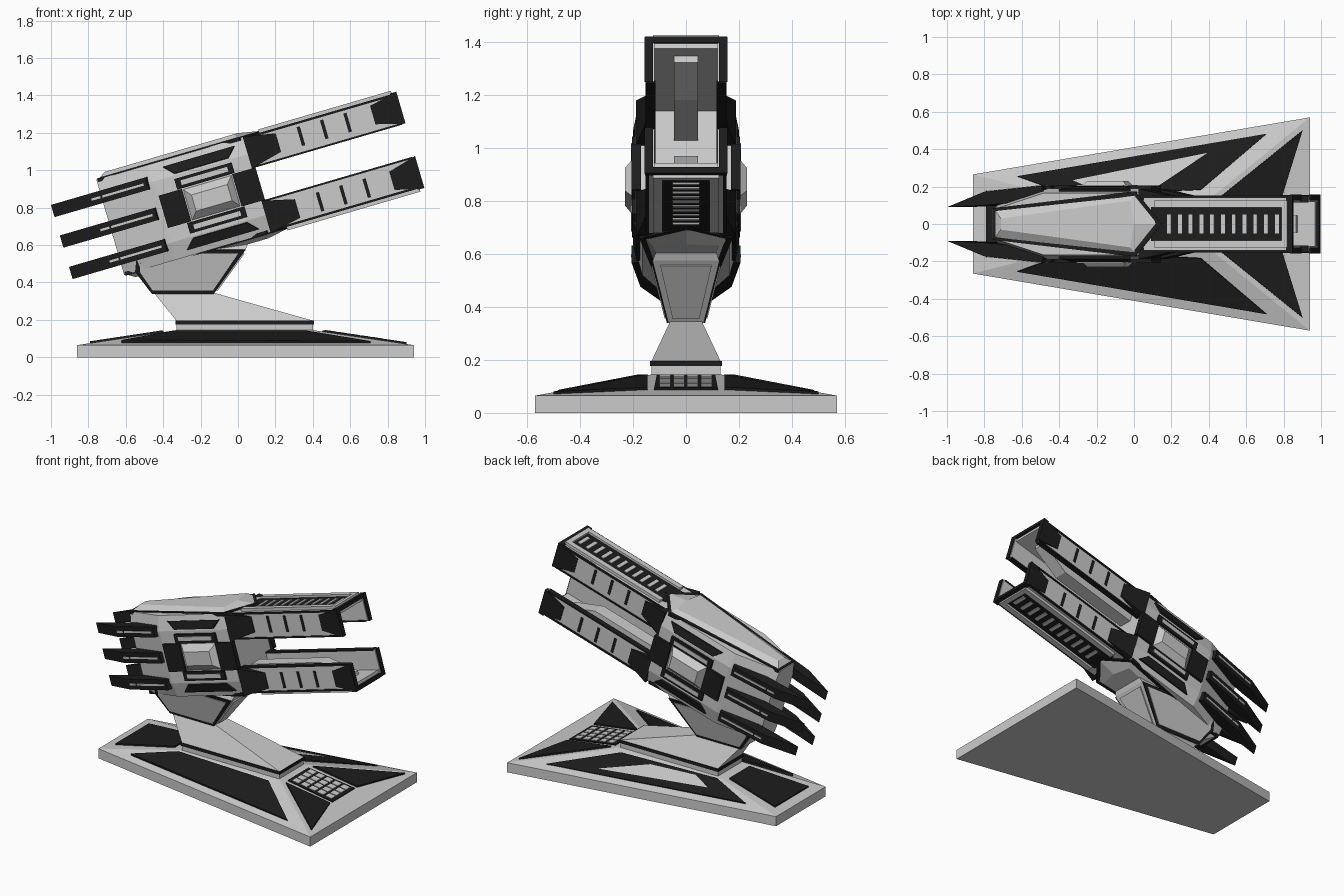
import bpy, bmesh
from mathutils import Vector

if "Cube" in bpy.data.objects:
    bpy.data.objects.remove(bpy.data.objects["Cube"])

BLACK = bpy.data.materials.new("black_panel")
BLACK.diffuse_color = (0.012, 0.012, 0.012, 1)
BLACK.use_nodes = True
BLACK.node_tree.nodes["Principled BSDF"].inputs["Base Color"].default_value = BLACK.diffuse_color
C, S = 0.96, 0.28                      # gun tilt (cos, sin)
ONE, LR, UD = [(1, 1)], [(1, 1), (-1, 1)], [(1, 1), (1, -1)]
ALL = LR + [(1, -1), (-1, -1)]


def world(p):
    return Vector(p)


def gun(p):
    """Gun frame (along barrel, side, up) to world."""
    u, y, v = p
    return Vector((-0.15 + C * u - S * v, y, 0.85 + S * u + C * v))


def lofts(name, solids, mat=None, flips=ONE, xf=world):
    """Capped lofts, each a list of rings, repeated with (side, up) flips."""
    bm = bmesh.new()
    for rings in solids:
        n = len(rings[0])
        for sy, sv in flips:
            vs = [[bm.verts.new(xf((p[0], p[1] * sy, p[2] * sv))) for p in r] for r in rings]
            bm.faces.new(vs[0])
            bm.faces.new(vs[-1])
            for a, b in zip(vs, vs[1:]):
                for i in range(n):
                    j = (i + 1) % n
                    bm.faces.new((a[i], a[j], b[j], b[i]))
    bmesh.ops.recalc_face_normals(bm, faces=bm.faces)
    me = bpy.data.meshes.new(name)
    bm.to_mesh(me)
    bm.free()
    if mat:
        me.materials.append(mat)
    ob = bpy.data.objects.new(name, me)
    bpy.context.collection.objects.link(ob)
    return ob


def rect(x0, x1, y0, y1, z):
    return [(x0, y0, z), (x1, y0, z), (x1, y1, z), (x0, y1, z)]


def box(x0, x1, y0, y1, z0, z1):
    return [rect(x0, x1, y0, y1, z0), rect(x0, x1, y0, y1, z1)]


def plate(pts, t):
    """Thin slab centred on a polygon."""
    p = [Vector(q) for q in pts]
    n = (p[1] - p[0]).cross(p[2] - p[0]).normalized() * t
    return [[q - n for q in p], [q + n for q in p]]


def on_quad(q, st):
    a, b, c, d = [Vector(p) for p in q]
    return [(a.lerp(b, s)).lerp(d.lerp(c, s), t) for s, t in st]


# ---- Base slab with sloped top
edge = [(-0.86, -0.265), (0.94, -0.57), (0.94, 0.57), (-0.86, 0.265)]
lofts("base", [[[(x, y, 0) for x, y in edge], [(x, y, 0.065) for x, y in edge],
                rect(-0.33, 0.4, -0.13, 0.13, 0.145)]])

# Black inlays on the base slopes
side = [(-0.86, -0.265, 0.065), (0.94, -0.57, 0.065), (0.4, -0.13, 0.145), (-0.33, -0.13, 0.145)]
back = [(-0.86, -0.265, 0.065), (-0.86, 0.265, 0.065), (-0.33, 0.13, 0.145), (-0.33, -0.13, 0.145)]
lofts("base_side_inlays", [plate(on_quad(side, [(0.077, 0.22), (0.908, 0.15), (0.87, 0.87), (0.07, 0.87)]), 0.01)],
      BLACK, LR)
lofts("base_rear_inlay", [plate(on_quad(back, [(0.14, 0.13), (0.86, 0.13), (0.86, 0.87), (0.14, 0.87)]), 0.01)], BLACK)


def ramp(x, y):
    return (x, y, 0.145 - 0.08 * (x - 0.4) / 0.54)


lofts("base_front_inlays", [plate([ramp(0.9, 0.5), ramp(0.79, 0.145), ramp(0.46, 0.145)], 0.01)], BLACK, LR)
lofts("base_grid", [plate([ramp(0.45, -0.11), ramp(0.79, -0.12), ramp(0.79, 0.12), ramp(0.45, 0.11)], 0.007)], BLACK)
cells = []
for i in range(5):
    for j in range(4):
        x, y = 0.475 + i * 0.062, -0.1 + j * 0.052
        cells.append(plate([ramp(x, y), ramp(x + 0.045, y), ramp(x + 0.045, y + 0.042), ramp(x, y + 0.042)], 0.011))
lofts("base_grid_cells", cells)

# ---- Pedestal, leaning neck and yoke
lofts("pedestal", [box(-0.33, 0.4, -0.13, 0.13, 0.14, 0.18)])
lofts("pedestal_band", [box(-0.335, 0.405, -0.135, 0.135, 0.176, 0.196)], BLACK)
lofts("neck", [[rect(-0.33, 0.4, -0.13, 0.13, 0.196), rect(-0.45, -0.13, -0.06, 0.06, 0.345)]])
lofts("yoke", [[rect(-0.46, -0.13, -0.065, 0.065, 0.34), rect(-0.55, -0.047, -0.095, 0.095, 0.455),
                rect(-0.55, 0.04, -0.125, 0.125, 0.575), rect(-0.45, 0.07, -0.1, 0.1, 0.645),
                rect(-0.3, 0.02, -0.09, 0.09, 0.72)]])
cheek = [(-0.46, -0.066, 0.34), (-0.13, -0.066, 0.34), (0.04, -0.126, 0.575), (-0.64, -0.126, 0.575)]
lofts("yoke_frame", [plate(on_quad(cheek, [(0, 0), (1, 0), (1, 1), (0.15, 1), (0, 0.5)]), 0.006)], BLACK, LR)
lofts("yoke_cheeks", [plate(on_quad(cheek, [(0.05, 0.08), (0.95, 0.08), (0.96, 0.92), (0.17, 0.92), (0.05, 0.5)]), 0.01)],
      None, LR)
nose = [(-0.13, -0.065, 0.34), (-0.13, 0.065, 0.34), (0.04, 0.125, 0.575), (0.04, -0.125, 0.575)]
lofts("yoke_front_panel", [plate(on_quad(nose, [(0.14, 0.08), (0.86, 0.08), (0.9, 0.93), (0.1, 0.93)]), 0.008)])


# ---- Gun body: tapered octagonal loft
def section(u, w):
    half = [(w, -0.17), (w, 0.17), (w - 0.025, 0.265)]
    return [(u, y, v) for y, v in half] + [(u, -y, v) for y, v in
            [(w - 0.025, 0.265), (w, 0.17), (w, -0.17), (w - 0.025, -0.265)]] + [(u, w - 0.025, -0.265)]


lofts("gun_body", [[section(-0.555, 0.1), section(-0.27, 0.19), section(0.26, 0.19)]], xf=gun)


# Hoods above and below the body
def wedge(u0, u1, tip, w0, w1, v):
    return [(u0, -w0, v), (u1, -w1, v), (tip, 0, v), (u1, w1, v), (u0, w0, v)]


lofts("hood_trim", [[wedge(-0.55, 0.24, 0.39, 0.085, 0.175, 0.25), wedge(-0.55, 0.24, 0.39, 0.085, 0.175, 0.271)]],
      BLACK, UD, gun)
lofts("hood", [[wedge(-0.54, 0.24, 0.37, 0.075, 0.155, 0.268), wedge(-0.5, 0.22, 0.24, 0.03, 0.125, 0.293)]],
      None, UD, gun)

# Side armour details
lofts("side_blocks", [box(-0.26, -0.13, 0.17, 0.205, -0.09, 0.09), box(0.15, 0.28, 0.17, 0.205, -0.09, 0.09)],
      BLACK, LR, gun)
lofts("side_bulge", [[[(-0.128, 0.185, -0.09), (0.148, 0.185, -0.09), (0.148, 0.185, 0.09), (-0.128, 0.185, 0.09)],
                      [(-0.09, 0.23, -0.045), (0.11, 0.23, -0.045), (0.11, 0.23, 0.045), (-0.09, 0.23, 0.045)]]],
      None, LR, gun)
lofts("side_slots", [box(-0.155, 0.165, 0.18, 0.204, 0.093, 0.152)], BLACK, ALL, gun)
lofts("side_slot_inserts", [box(-0.125, 0.135, 0.18, 0.208, 0.11, 0.136)], None, ALL, gun)
trap = [(-0.195, 0.23), (0.205, 0.23), (0.155, 0.178), (-0.145, 0.178)]
lofts("side_trapezoids", [plate([(u, 0.19 - 0.263 * (v - 0.17), v) for u, v in trap], 0.012)], BLACK, ALL, gun)

# Rear fins, three per side, with light slits
fin = [(-0.826, 0.09), (-0.62, 0.172), (-0.3, 0.205), (-0.29, 0.175), (-0.5, 0.11), (-0.62, 0.1)]
fins, slits = [], []
for v in (0.17, 0, -0.175):
    fins.append([[(u, y, v - 0.034) for u, y in fin], [(u, y, v + 0.034) for u, y in fin]])
    for a, b in ((-0.61, -0.56), (-0.55, -0.32)):
        strip = [(u, 0.172 + (u + 0.62) * 0.103 + d, 0) for u, d in ((a, 0.004), (b, 0.004), (b, -0.01), (a, -0.01))]
        slits.append([[(u, y, v - 0.006) for u, y, _ in strip], [(u, y, v + 0.006) for u, y, _ in strip]])
lofts("rear_fins", fins, BLACK, LR, gun)
lofts("fin_slits", slits, None, LR, gun)

# ---- Twin barrels: open channels mirrored above and below
lofts("barrel_roof", [box(0.25, 1.1, -0.14, 0.14, 0.225, 0.262)], None, UD, gun)
lofts("barrel_walls", [box(0.25, 1.11, 0.118, 0.146, 0.093, 0.258)], None, ALL, gun)
lofts("barrel_rims", [box(0.26, 1.1, 0.115, 0.152, 0.09, 0.1), box(0.26, 1.1, 0.135, 0.152, 0.25, 0.262)],
      BLACK, ALL, gun)


def taper(u0, u1, y, y1):
    """Black end cover narrowing from u0 (wide) to u1."""
    p = [(u0, 0.09, y), (u0, 0.267, y), (u1, 0.235, y1), (u1, 0.132, y1)]
    return [[(u, 0.125, v) for u, v, _ in p], [(u, w, v) for u, v, w in p]]


lofts("barrel_end_covers", [taper(1.116, 0.96, 0.157, 0.15), taper(0.26, 0.435, 0.188, 0.15)], BLACK, ALL, gun)
lofts("muzzle_rim", [box(1.08, 1.116, -0.155, 0.155, 0.245, 0.268)], BLACK, UD, gun)
lofts("barrel_slits", [box(u - 0.009, u + 0.009, 0.13, 0.15, 0.13, 0.235) for u in (0.56, 0.69, 0.82)],
      BLACK, ALL, gun)
lofts("barrel_top_rails", [box(0.35, 1.09, 0.088, 0.125, 0.255, 0.281)], None, ALL, gun)
lofts("barrel_top_ends", [box(1.06, 1.09, -0.09, 0.09, 0.255, 0.281)], None, UD, gun)
lofts("barrel_top_slot", [box(0.33, 1.065, -0.09, 0.09, 0.255, 0.267)], BLACK, UD, gun)
lofts("barrel_rungs", [box(u, u + 0.022, -0.05, 0.05, 0.26, 0.272)
                       for u in [0.42 + 0.06 * i for i in range(11)]], None, UD, gun)

# Inner rail with a slanted tip
rail = [(0.25, 0.11), (0.8, 0.11), (1.0, 0.2), (1.0, 0.23), (0.25, 0.23)]
lofts("inner_rail", [[[(u, -0.045, v) for u, v in rail], [(u, 0.045, v) for u, v in rail]]], None, UD, gun)
